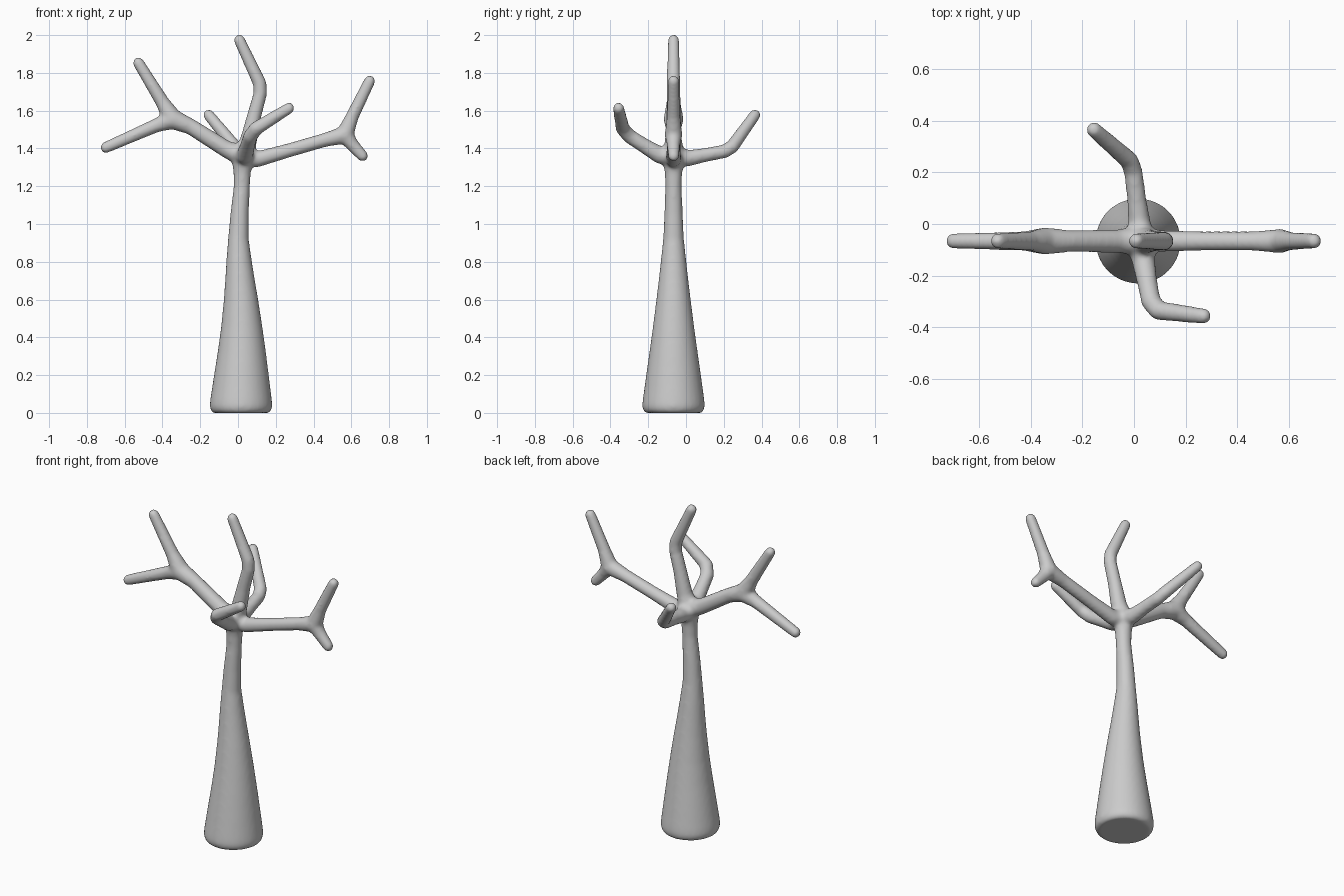
import bpy, bmesh, math
from mathutils import Vector, Matrix

if "Cube" in bpy.data.objects:
    bpy.data.objects.remove(bpy.data.objects["Cube"])

Y = -0.066      # trunk plane
GROW = 0.0035   # makes up for shrinkage in the smoothing pass
bm = bmesh.new()


def limb(points):
    """Round-ended tapered tube through (x, y, z, radius) points."""
    pts = [(Vector(p[:3]), p[3] + GROW) for p in points]
    for co, r in pts:
        bmesh.ops.create_uvsphere(bm, u_segments=20, v_segments=12, radius=r,
                                  matrix=Matrix.Translation(co))
    for (a, ra), (b, rb) in zip(pts, pts[1:]):
        d = b - a
        rot = d.to_track_quat('Z', 'Y').to_matrix().to_4x4()
        bmesh.ops.create_cone(bm, cap_ends=True, segments=20, radius1=ra, radius2=rb,
                              depth=d.length, matrix=Matrix.Translation((a + b) / 2) @ rot)


# trunk: lofted rings (z, centre x, radius)
trunk = [(0.0, .016, .145), (0.012, .016, .158), (0.035, .016, .164), (0.07, .016, .161),
         (0.2, .018, .143), (0.32, .020, .126), (0.45, .020, .108), (0.6, .016, .089),
         (0.7, .011, .077), (0.8, .006, .066), (0.92, .002, .053), (1.05, .008, .047),
         (1.2, .020, .041), (1.27, .022, .044), (1.33, .024, .054), (1.38, .026, .050)]
N = 32
rings = []
for z, cx, r in trunk:
    rings.append([bm.verts.new((cx + (r + .002) * math.cos(2 * math.pi * i / N),
                                Y + (r + .002) * math.sin(2 * math.pi * i / N), z))
                  for i in range(N)])
for a, b in zip(rings, rings[1:]):
    for i in range(N):
        j = (i + 1) % N
        bm.faces.new((a[i], a[j], b[j], b[i]))
bm.faces.new(rings[0][::-1])
bm.faces.new(rings[-1])

hub = (.026, Y, 1.36, .056)

# left branch with a fork
fork_l = (-.345, Y, 1.555, .05)
limb([hub, (-.06, Y, 1.395, .042), (-.25, Y, 1.515, .039), fork_l])
limb([fork_l, (-.40, Y, 1.645, .034), (-.527, Y, 1.853, .027)])
limb([fork_l, (-.43, Y, 1.523, .034), (-.70, Y, 1.405, .027)])

# right branch with a fork
fork_r = (.565, Y, 1.472, .044)
limb([hub, (.10, Y, 1.342, .039), (.27, Y, 1.39, .034), (.46, Y, 1.445, .034), fork_r])
limb([fork_r, (.605, Y, 1.57, .032), (.697, Y, 1.757, .027)])
limb([fork_r, (.605, Y, 1.42, .032), (.66, Y, 1.36, .027)])

# top branch
limb([hub, (.055, Y, 1.44, .042), (.085, Y, 1.57, .035), (.118, Y, 1.69, .033),
      (.115, Y, 1.745, .033), (.008, Y, 1.973, .027)])

# front branch
limb([hub, (.036, -.14, 1.365, .042), (.052, -.23, 1.42, .036), (.066, -.30, 1.465, .035),
      (.095, -.335, 1.505, .034), (.27, -.357, 1.613, .027)])

# back branch
limb([hub, (.020, .01, 1.348, .040), (.010, .10, 1.365, .034), (-.003, .205, 1.385, .033),
      (-.018, .245, 1.41, .033), (-.155, .365, 1.577, .027)])

bmesh.ops.recalc_face_normals(bm, faces=bm.faces)
mesh = bpy.data.meshes.new("bare_tree")
bm.to_mesh(mesh)
bm.free()
tree = bpy.data.objects.new("bare_tree", mesh)
bpy.context.collection.objects.link(tree)

# one plain grey over the whole tree
grey = bpy.data.materials.new("plain_grey")
grey.diffuse_color = (.6, .6, .6, 1)
grey.use_nodes = True
grey.node_tree.nodes["Principled BSDF"].inputs["Base Color"].default_value = grey.diffuse_color
mesh.materials.append(grey)

# fuse the limbs into one skin and soften the joints
fuse = tree.modifiers.new("fuse", 'REMESH')
fuse.mode = 'VOXEL'
fuse.voxel_size = 0.01
fuse.use_smooth_shade = True
soft = tree.modifiers.new("soften", 'SMOOTH')
soft.factor = 0.5
soft.iterations = 10
